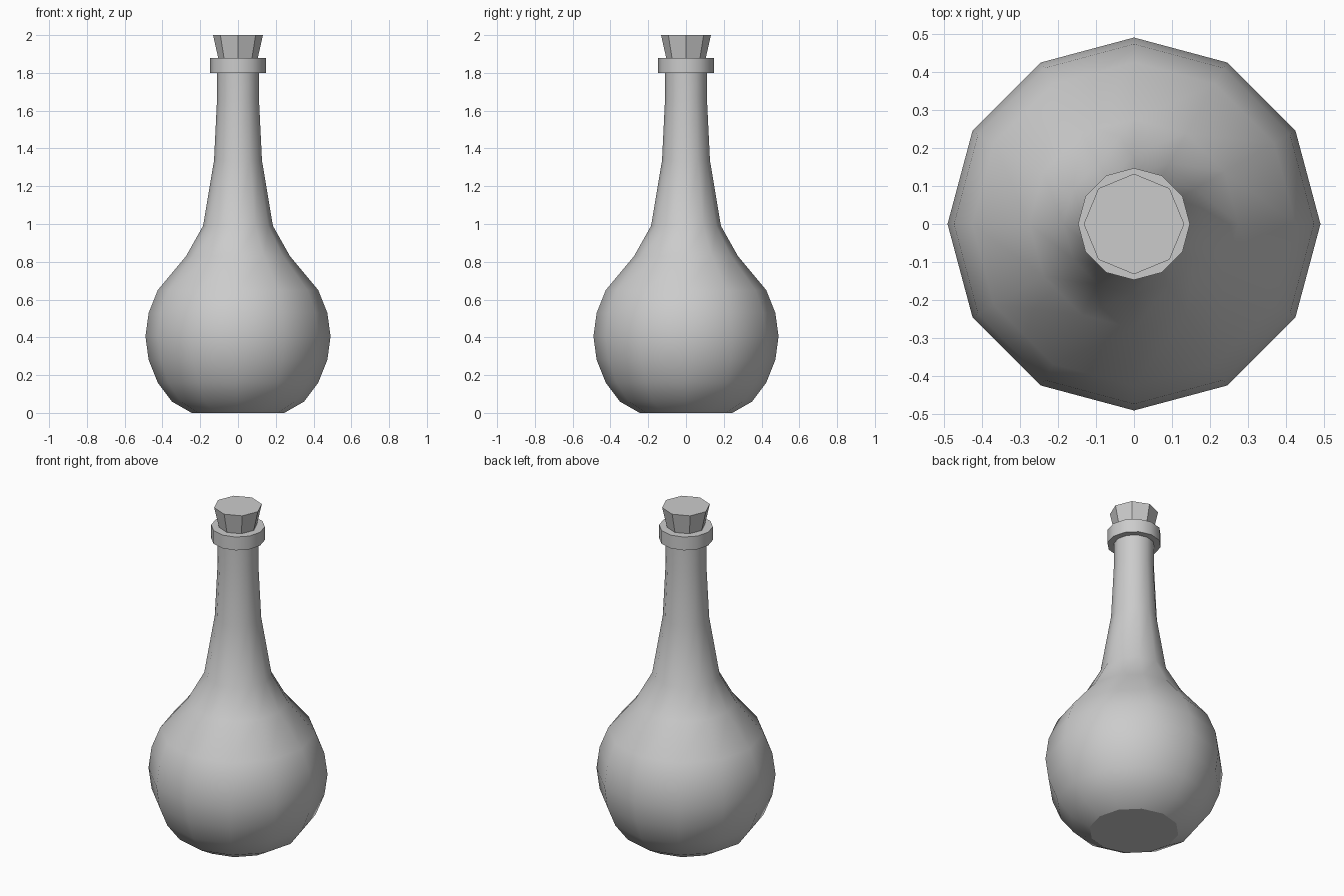
import bpy, bmesh
from math import cos, sin, pi, radians

if "Cube" in bpy.data.objects:
    bpy.data.objects.remove(bpy.data.objects["Cube"])


def lathe(name, profile, sides, angle=None):
    """Spin (radius, z) points round z and cap both ends."""
    bm = bmesh.new()
    rings = [[bm.verts.new((r * cos(2 * pi * i / sides), r * sin(2 * pi * i / sides), z))
              for i in range(sides)] for r, z in profile]
    for low, high in zip(rings, rings[1:]):
        for i in range(sides):
            j = (i + 1) % sides
            bm.faces.new((low[i], low[j], high[j], high[i]))
    caps = [bm.faces.new(rings[0][::-1]), bm.faces.new(rings[-1])]
    bm.normal_update()
    for f in bm.faces:
        f.smooth = angle is not None and f not in caps
    if angle is not None:
        for e in bm.edges:
            is_cap_edge = any(f in caps for f in e.link_faces)
            e.smooth = not is_cap_edge and e.calc_face_angle(0) < radians(angle)
    mesh = bpy.data.meshes.new(name)
    bm.to_mesh(mesh)
    bm.free()
    obj = bpy.data.objects.new(name, mesh)
    bpy.context.collection.objects.link(obj)
    return obj


# Glass body: round bulb, long neck and lip collar
lathe("bottle", [
    (0.245, 0.0), (0.35, 0.06), (0.425, 0.16), (0.473, 0.28), (0.49, 0.405),
    (0.473, 0.53), (0.425, 0.65), (0.275, 0.83), (0.185, 0.99), (0.127, 1.335),
    (0.111, 1.66), (0.111, 1.80), (0.147, 1.80), (0.147, 1.88),
], 12, 50)

# Tapered faceted cork
lathe("cork", [(0.105, 1.88), (0.132, 2.0)], 8)
